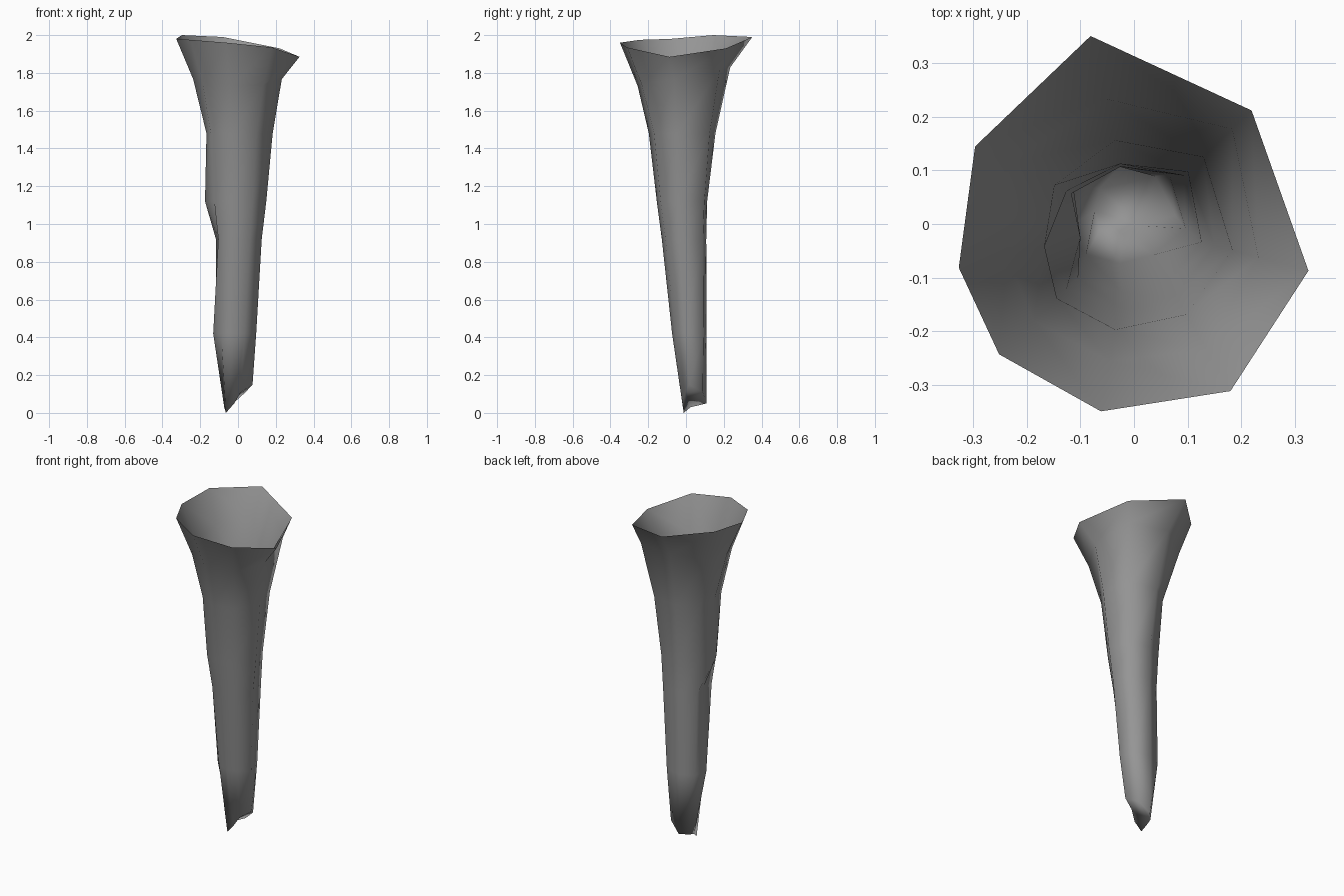
import bpy
import bmesh
from math import radians, sin, cos

default_cube = bpy.data.objects.get("Cube")
if default_cube:
    bpy.data.objects.remove(default_cube, do_unlink=True)

# Directions of the eight ridges, in degrees
ridge_angles = (103, 44, -15, -60, -100, -136, -166, 154)

# Uneven heights of the broken rim and the slanted tip
rim_heights = (1.99, 1.93, 1.885, 1.935, 1.96, 1.975, 1.98, 2)
tip_heights = (.05, .11, .15, .11, .05, 0, .03, .04)


def level(height, tilt=0):
    """Heights of one ring, leaning up towards the back."""
    return [height + tilt * sin(radians(a)) for a in ridge_angles]


# Each ring: centre x, centre y, heights, ridge radii in hundredths
rings = (
    (0, 0, rim_heights, (36, 30.5, 33.7, 36, 35.5, 35, 33.7, 33)),
    (0, 0, level(1.78, .05), (24, 25.5, 24, 27, 26, 26, 24.5, 26)),
    (0, 0, level(1.48), (16, 18, 19, 19.5, 20, 20, 17.2, 16.5)),
    (0, 0, level(1.12), (11.5, 14, 15.5, 15.5, 15.7, 17.5, 18, 14)),
    (0, 0, level(.92), (11, 13, 13, 12.5, 13, 14.5, 10.3, 13)),
    (-.01, .02, level(.42), (9, 10.5, 11, 9, 9.5, 11, 12.5, 11.5)),
    (-.01, .04, tip_heights, (7, 7, 9, 5, 6, 7.5, 6.5, 6)),
)

# Stone colour
stone = bpy.data.materials.new("grey_stone")
stone.use_nodes = True
colour = (.3, .3, .3, 1)
stone.diffuse_color = colour
stone.node_tree.nodes["Principled BSDF"].inputs["Base Color"].default_value = colour

# Tapering hollow spike, open at the top and closed at the tip
bm = bmesh.new()
loops = []
for centre_x, centre_y, heights, radii in rings:
    loops.append([
        bm.verts.new((centre_x + r / 100 * cos(radians(a)),
                      centre_y + r / 100 * sin(radians(a)), z))
        for a, z, r in zip(ridge_angles, heights, radii)
    ])

sides = len(ridge_angles)
for upper, lower in zip(loops, loops[1:]):
    for i in range(sides):
        j = (i + 1) % sides
        bm.faces.new((upper[i], upper[j], lower[j], lower[i]))
tip_cap = bm.faces.new(loops[-1])
bmesh.ops.triangulate(bm, faces=[tip_cap])
bmesh.ops.recalc_face_normals(bm, faces=bm.faces)

# Outward normals: the shell's sides must face away from the axis
bm.normal_update()
facing = sum(f.normal.x * f.calc_center_median().x
             + f.normal.y * f.calc_center_median().y for f in bm.faces)
if facing < 0:
    bmesh.ops.reverse_faces(bm, faces=bm.faces)
for face in bm.faces:
    face.smooth = True

mesh = bpy.data.meshes.new("stone_spike")
bm.to_mesh(mesh)
bm.free()
mesh.materials.append(stone)
spike = bpy.data.objects.new("stone_spike", mesh)
bpy.context.collection.objects.link(spike)
